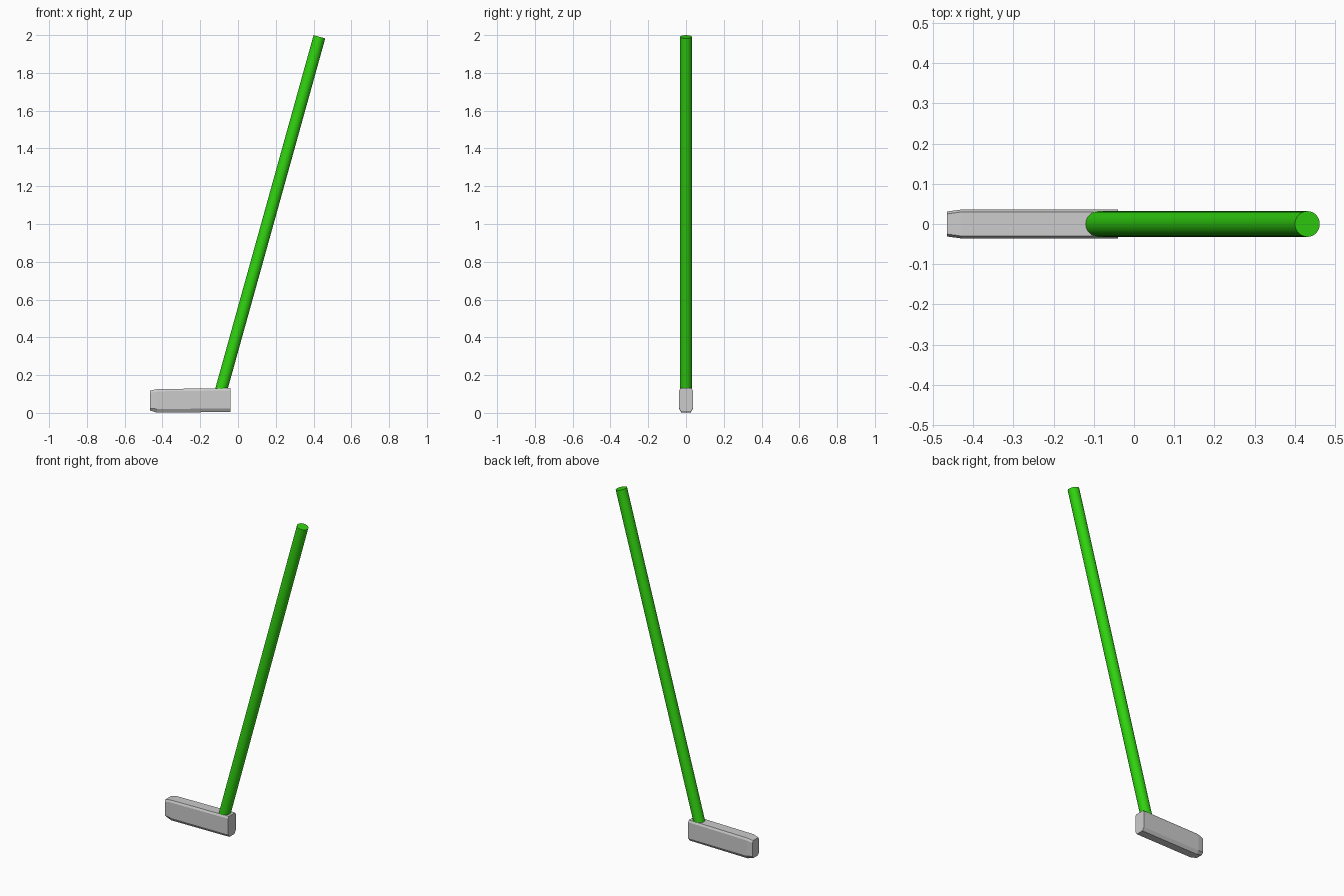
import bpy, bmesh
from mathutils import Vector

if "Cube" in bpy.data.objects:
    bpy.data.objects.remove(bpy.data.objects["Cube"])

# Hammer-like head: lofted octagonal sections along x
# (x, half width, bottom z, top z, bottom chamfer)
sections = [
    (-0.465, 0.031, 0.012, 0.118, 0.012),
    (-0.428, 0.036, 0.001, 0.126, 0.020),
    (-0.040, 0.036, 0.005, 0.131, 0.018),
]
bm = bmesh.new()
rings = []
for x, w, z0, z1, c in sections:
    half = [(w - 0.012, z0), (w, z0 + c), (w, z1 - 0.012), (w - 0.006, z1)]
    pts = half + [(-y, z) for y, z in reversed(half)]
    rings.append([bm.verts.new((x, y, z)) for y, z in pts])
for a, b in zip(rings, rings[1:]):
    for i in range(8):
        j = (i + 1) % 8
        bm.faces.new((a[i], a[j], b[j], b[i]))
bm.faces.new(rings[0])
bm.faces.new(rings[-1])
bmesh.ops.recalc_face_normals(bm, faces=bm.faces)
mesh = bpy.data.meshes.new("head")
bm.to_mesh(mesh)
bm.free()
head = bpy.data.objects.new("head", mesh)
bpy.context.collection.objects.link(head)

# Slanted green shaft
bottom, top = Vector((-0.093, 0, 0.108)), Vector((0.431, 0, 1.991))
axis = top - bottom
bpy.ops.mesh.primitive_cylinder_add(vertices=32, radius=0.032, depth=axis.length,
                                    location=(bottom + top) / 2,
                                    rotation=axis.to_track_quat('Z', 'Y').to_euler())
shaft = bpy.context.object
shaft.name = "shaft"
bpy.ops.object.shade_smooth_by_angle()
green = bpy.data.materials.new("green")
green.diffuse_color = (0.03, 0.65, 0.005, 1)
green.use_nodes = True
green.node_tree.nodes["Principled BSDF"].inputs["Base Color"].default_value = green.diffuse_color
shaft.data.materials.append(green)
